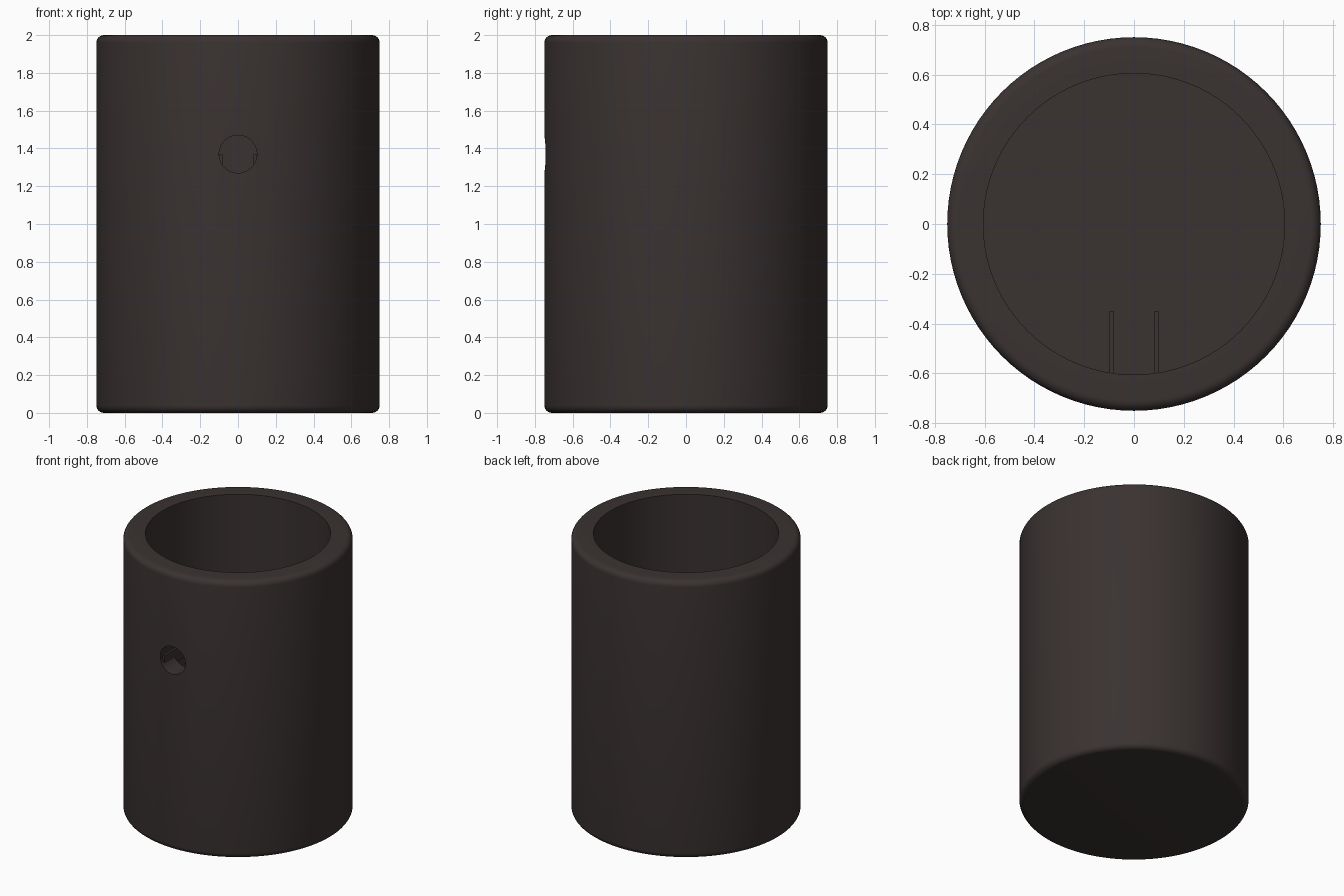
import bpy
import bmesh
import math
from mathutils import Matrix, Vector

if "Cube" in bpy.data.objects:
    bpy.data.objects.remove(bpy.data.objects["Cube"], do_unlink=True)

OUTER, INNER, HEIGHT, FLOOR, ROUND = 0.75, 0.605, 2.0, 0.15, 0.04
HOLE_Z, HOLE_R = 1.37, 0.1

# Single dark brown material
brown = bpy.data.materials.new("dark_brown")
brown.use_nodes = True
colour = (0.042, 0.032, 0.031, 1)
brown.diffuse_color = colour
shader = brown.node_tree.nodes["Principled BSDF"]
shader.inputs["Base Color"].default_value = colour
shader.inputs["Roughness"].default_value = 0.6


def make_object(name, bm):
    bmesh.ops.recalc_face_normals(bm, faces=bm.faces)
    mesh = bpy.data.meshes.new(name)
    bm.to_mesh(mesh)
    bm.free()
    mesh.materials.append(brown)
    obj = bpy.data.objects.new(name, mesh)
    bpy.context.collection.objects.link(obj)
    return obj


def corner(x, z, start):
    """Quarter-round points about a centre, from a start angle in degrees."""
    return [(x + ROUND * math.cos(math.radians(start + a)),
             z + ROUND * math.sin(math.radians(start + a))) for a in range(0, 91, 15)]


# Cup: half profile spun around the z axis
profile = [(0, 0)]
profile += corner(OUTER - ROUND, ROUND, -90)
profile += corner(OUTER - ROUND, HEIGHT - ROUND, 0)
profile += [(INNER, HEIGHT), (INNER, FLOOR), (0, FLOOR)]
bm = bmesh.new()
verts = [bm.verts.new((x, 0, z)) for x, z in profile]
edges = [bm.edges.new(pair) for pair in zip(verts, verts[1:])]
bmesh.ops.spin(bm, geom=verts + edges, cent=(0, 0, 0), axis=(0, 0, 1),
               angle=math.tau, steps=96, use_merge=True)
bmesh.ops.remove_doubles(bm, verts=bm.verts, dist=0.0001)
cup = make_object("cup_body", bm)

# Round hole through the front wall
bm = bmesh.new()
bmesh.ops.create_cone(bm, cap_ends=True, segments=48, radius1=HOLE_R, radius2=HOLE_R,
                      depth=0.5, matrix=Matrix.Translation((0, -0.7, HOLE_Z))
                      @ Matrix.Rotation(math.pi / 2, 4, "X"))
cutter = make_object("hole_cutter", bm)
cutter.hide_render = True
cut = cup.modifiers.new("front_hole", "BOOLEAN")
cut.operation = "DIFFERENCE"
cut.solver = "EXACT"
cut.object = cutter
bpy.context.view_layer.objects.active = cup
cup.select_set(True)
bpy.ops.object.modifier_apply(modifier=cut.name)
bpy.data.objects.remove(cutter, do_unlink=True)
bpy.ops.object.shade_smooth_by_angle(angle=math.radians(35))

# Pair of guide fins running inward from the hole
for side, name in ((1, "left_guide_fin"), (-1, "right_guide_fin")):
    bm = bmesh.new()
    low = Vector((0.083, -0.72, HOLE_Z - HOLE_R))
    high = Vector((0.099, -0.35, HOLE_Z))
    bmesh.ops.create_cube(bm, size=1)
    bmesh.ops.scale(bm, vec=high - low, verts=bm.verts)
    middle = (low + high) / 2
    middle.x *= side
    bmesh.ops.translate(bm, vec=middle, verts=bm.verts)
    make_object(name, bm)
